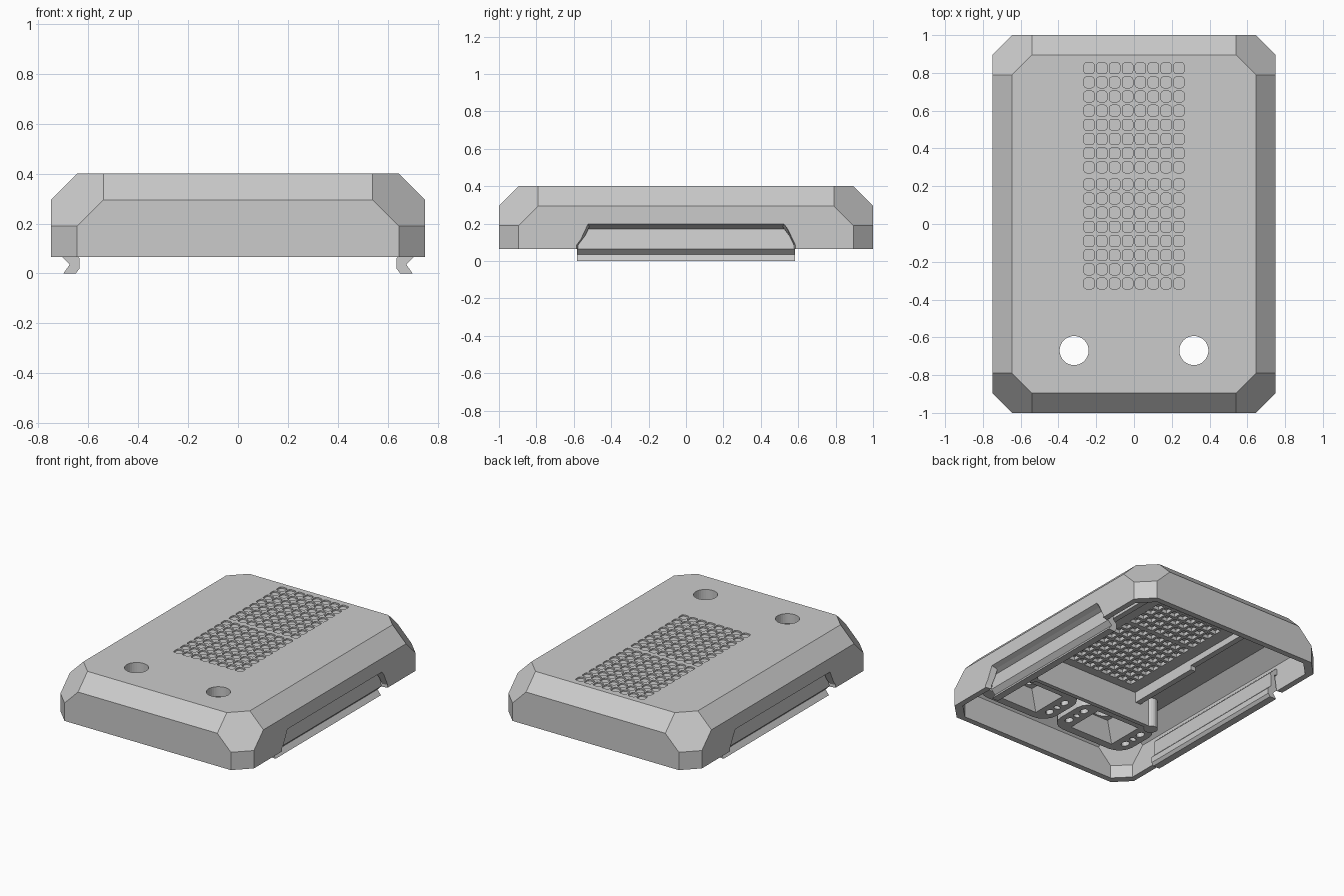
import bpy, bmesh, math

if "Cube" in bpy.data.objects:
    bpy.data.objects.remove(bpy.data.objects["Cube"])


def make(name, bm):
    bmesh.ops.recalc_face_normals(bm, faces=bm.faces)
    me = bpy.data.meshes.new(name)
    bm.to_mesh(me)
    bm.free()
    ob = bpy.data.objects.new(name, me)
    bpy.context.collection.objects.link(ob)
    return ob


def add_loft(bm, low, high):
    """Closed solid between two matching point loops."""
    a = [bm.verts.new(p) for p in low]
    b = [bm.verts.new(p) for p in high]
    bm.faces.new(a[::-1])
    bm.faces.new(b)
    n = len(a)
    for i in range(n):
        j = (i + 1) % n
        bm.faces.new((a[i], a[j], b[j], b[i]))


def prism(bm, pts, axis, lo, hi):
    """Extrude a 2D outline along an axis."""
    put = {'x': lambda p, t: (t, p[0], p[1]),
           'y': lambda p, t: (p[0], t, p[1]),
           'z': lambda p, t: (p[0], p[1], t)}[axis]
    add_loft(bm, [put(p, lo) for p in pts], [put(p, hi) for p in pts])


def rect(cx, cy, hx, hy):
    return [(cx - hx, cy - hy), (cx + hx, cy - hy), (cx + hx, cy + hy), (cx - hx, cy + hy)]


def ellipse(cx, cy, rx, ry, n):
    return [(cx + rx * math.cos(2 * math.pi * i / n),
             cy + ry * math.sin(2 * math.pi * i / n)) for i in range(n)]


def rounded(cx, cy, hx, hy, r, n=4):
    pts = []
    for k, (sx, sy) in enumerate(((1, 1), (-1, 1), (-1, -1), (1, -1))):
        for i in range(n + 1):
            a = math.pi / 2 * (k + i / n)
            pts.append((cx + sx * (hx - r) + r * math.cos(a), cy + sy * (hy - r) + r * math.sin(a)))
    return pts


def chamfered_block(name, hx, hy, z0, zt, c):
    bm = bmesh.new()
    for sx in (-1, 1):
        for sy in (-1, 1):
            for x, y, z in ((hx - c, hy, z0), (hx, hy - c, z0),
                            (hx - c, hy, zt - 2 * c), (hx, hy - c, zt - 2 * c),
                            (hx, hy - 2 * c, zt - c), (hx - 2 * c, hy, zt - c),
                            (hx - c, hy - 2 * c, zt), (hx - 2 * c, hy - c, zt)):
                bm.verts.new((sx * x, sy * y, z))
    bmesh.ops.convex_hull(bm, input=bm.verts)
    bmesh.ops.dissolve_limit(bm, angle_limit=0.02, verts=bm.verts, edges=bm.edges)
    return make(name, bm)


def cut(ob, cutter):
    m = ob.modifiers.new("cut", 'BOOLEAN')
    m.operation = 'DIFFERENCE'
    m.solver = 'EXACT'
    m.object = cutter
    bpy.context.view_layer.objects.active = ob
    bpy.ops.object.modifier_apply(modifier=m.name)
    bpy.data.objects.remove(cutter)


CEIL = 0.355
HX, HY = 0.317, -0.67
SIDES = ((-1, "left"), (1, "right"))

# hollow outer cover
cover = chamfered_block("cover", 0.75, 1.0, 0.065, 0.4, 0.105)
cut(cover, chamfered_block("cavity", 0.71, 0.96, 0.0, CEIL, 0.1))


def opening(x, wide, narrow, top):
    pts = [(-wide, 0), (wide, 0), (wide, .085), (narrow, top), (-narrow, top), (-wide, .085)]
    return [(x, y, z) for y, z in pts]


# bevelled side openings for the clips, and round screw holes in the top
bm = bmesh.new()
for s, _ in SIDES:
    add_loft(bm, opening(s * .66, .567, .507, .165), opening(s * .80, .595, .533, .217))
    prism(bm, ellipse(s * HX, HY, .077, .077, 32), 'z', 0.3, 0.45)
cut(cover, make("openings", bm))

# vent field: two 8 x 8 grids, shallow pits outside and square cells inside
bm = bmesh.new()
for y0 in (-0.315, 0.30):
    for i in range(8):
        for j in range(8):
            x, y = (i - 3.5) * 0.068, y0 + j * 0.075
            prism(bm, rounded(x, y, .028, .029, .015, 2), 'z', 0.39, 0.42)
            prism(bm, rect(x, y, .025, .027), 'z', 0.34, 0.38)
cut(cover, make("vent_pits", bm))

# clip rails along both sides
clip = [(.635, .02), (.65, 0), (.70, 0), (.675, .035), (.705, .065),
        (.688, .172), (.725, .19), (.725, .215), (.70, .225), (.655, .18),
        (.66, .085), (.635, .06)]
for s, label in SIDES:
    bm = bmesh.new()
    prism(bm, [(s * x, z) for x, z in clip], 'y', -0.582, 0.582)
    make(label + "_clip", bm)

# screw brackets: rounded pads with funnel pockets and small pits
for s, label in SIDES:
    bm = bmesh.new()
    prism(bm, rounded(s * HX, HY, .30, .19, .11), 'z', 0.2, CEIL + .01)
    pad = make(label + "_bracket", bm)
    bm = bmesh.new()
    add_loft(bm, [(x, y, 0.18) for x, y in rect(s * HX, HY, .18, .14)],
             [(x, y, 0.33) for x, y in rect(s * HX, HY, .10, .09)])
    cut(pad, make("funnel", bm))
    bm = bmesh.new()
    prism(bm, ellipse(s * HX, HY, .077, .077, 32), 'z', 0.25, 0.42)
    for e in (-1, 1):
        for dy, ry in ((-.075, .032), (0, .018), (.075, .032)):
            prism(bm, ellipse(s * HX + e * .235, HY + dy, .024, ry, 12), 'z', 0.15, 0.24)
    cut(pad, make("bracket_holes", bm))

# inner divider with end posts
bm = bmesh.new()
prism(bm, rect(0, -.42, .5, .015), 'z', 0.15, CEIL + .01)
make("divider_wall", bm)
for s, label in SIDES:
    bm = bmesh.new()
    prism(bm, ellipse(s * .5, -.43, .045, .045, 20), 'z', 0.15, CEIL + .01)
    make(label + "_post", bm)

# stepped ribs framing the vents
for s, label in SIDES:
    low, mid = (.28, .31) if s < 0 else (.325, .335)
    rib = [(-.40, CEIL + .01), (-.40, low), (.15, low), (.15, mid), (.86, mid), (.86, CEIL + .01)]
    bm = bmesh.new()
    prism(bm, rib, 'x', s * .35, s * .39)
    make(label + "_vent_rib", bm)
